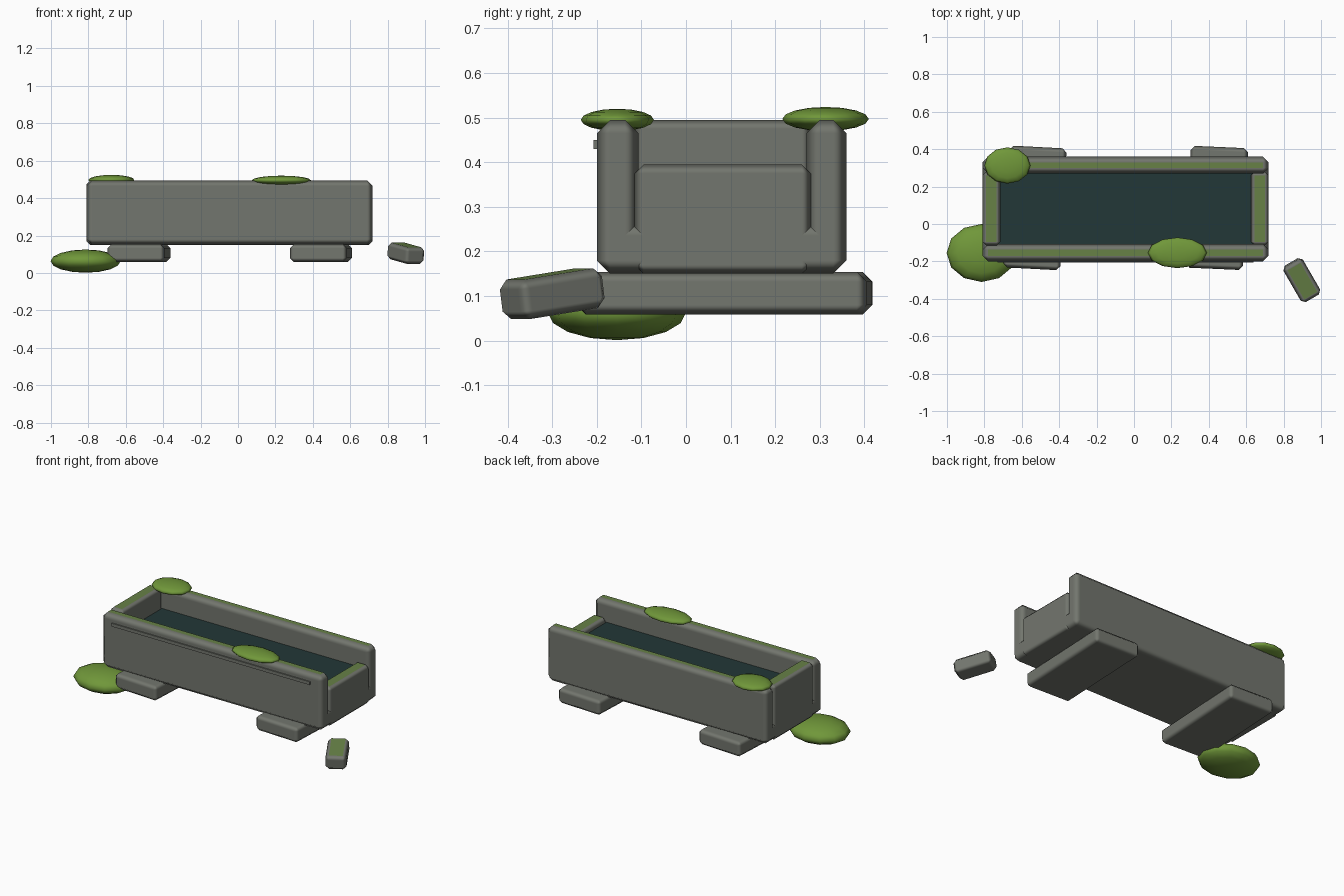
import bpy, math

if "Cube" in bpy.data.objects:
    bpy.data.objects.remove(bpy.data.objects["Cube"])


def mat(name, rgb):
    m = bpy.data.materials.new(name)
    m.diffuse_color = (*rgb, 1)
    m.use_nodes = True
    m.node_tree.nodes["Principled BSDF"].inputs["Base Color"].default_value = m.diffuse_color
    return m


STONE = mat("grey stone", (0.171, 0.181, 0.156))
MOSS = mat("bright moss", (0.162, 0.31, 0.042))
FILM = mat("dull moss film", (0.135, 0.22, 0.062))
WATER = mat("dark water", (0.016, 0.038, 0.038))


def apply_mods(o):
    bpy.context.view_layer.objects.active = o
    for m in list(o.modifiers):
        bpy.ops.object.modifier_apply(modifier=m.name)


def box(name, lo, hi, bevel=0.0, rot=(0, 0, 0), mossy=False, material=STONE):
    """Chamfered block between two corners; mossy blocks get a green top face."""
    size = [b - a for a, b in zip(lo, hi)]
    bpy.ops.mesh.primitive_cube_add(size=1, location=[(a + b) / 2 for a, b in zip(lo, hi)])
    o = bpy.context.object
    o.name = name
    for v in o.data.vertices:
        v.co = [c * s for c, s in zip(v.co, size)]
    o.rotation_euler = [math.radians(a) for a in rot]
    o.data.materials.append(material)
    if bevel:
        bpy.ops.object.shade_smooth()
        b = o.modifiers.new("chamfer", 'BEVEL')
        b.width, b.segments, b.harden_normals = bevel, 1, True
        apply_mods(o)
    if mossy:
        o.data.materials.append(FILM)
        for p in o.data.polygons:
            if p.normal.z > 0.95:
                p.material_index = 1
    return o


def clump(name, centre, radii):
    bpy.ops.mesh.primitive_uv_sphere_add(segments=12, ring_count=8, radius=1, location=centre)
    o = bpy.context.object
    o.name = name
    for v in o.data.vertices:
        v.co = [c * r for c, r in zip(v.co, radii)]
    bpy.ops.object.shade_smooth()
    o.data.materials.append(MOSS)


# trough: floor, two long walls, a tall and a low end
box("trough_floor", (-0.81, -0.20, 0.15), (0.72, 0.36, 0.265), 0.03)
box("front_wall", (-0.81, -0.20, 0.15), (0.72, -0.107, 0.495), 0.03, mossy=True)
box("back_wall", (-0.81, 0.27, 0.15), (0.72, 0.36, 0.495), 0.03, mossy=True)
box("left_end", (-0.81, -0.115, 0.15), (-0.715, 0.28, 0.495), 0.02, mossy=True)
box("right_end", (0.625, -0.115, 0.15), (0.72, 0.28, 0.395), 0.02, mossy=True)

# carved band on the front, and the water
box("front_band", (-0.73, -0.207, 0.43), (0.64, -0.198, 0.45))
box("water", (-0.73, -0.12, 0.355), (0.64, 0.285, 0.365), material=WATER)

# support blocks, slightly askew
for name, x, turn in (("left_foot", -0.53, -3), ("right_foot", 0.443, -2.5)):
    box(name, (x - 0.153, -0.24, 0.058), (x + 0.153, 0.412, 0.154), 0.022, rot=(0, 0, turn))

# fallen stone
box("fallen_stone", (0.837, -0.41, 0.06), (0.957, -0.19, 0.15), 0.02,
    rot=(8, 0, 30), mossy=True)

# moss clumps
clump("front_moss", (0.232, -0.154, 0.495), (0.158, 0.082, 0.025))
clump("corner_moss", (-0.677, 0.313, 0.497), (0.123, 0.097, 0.027))
clump("ground_moss", (-0.815, -0.155, 0.063), (0.187, 0.155, 0.062))
